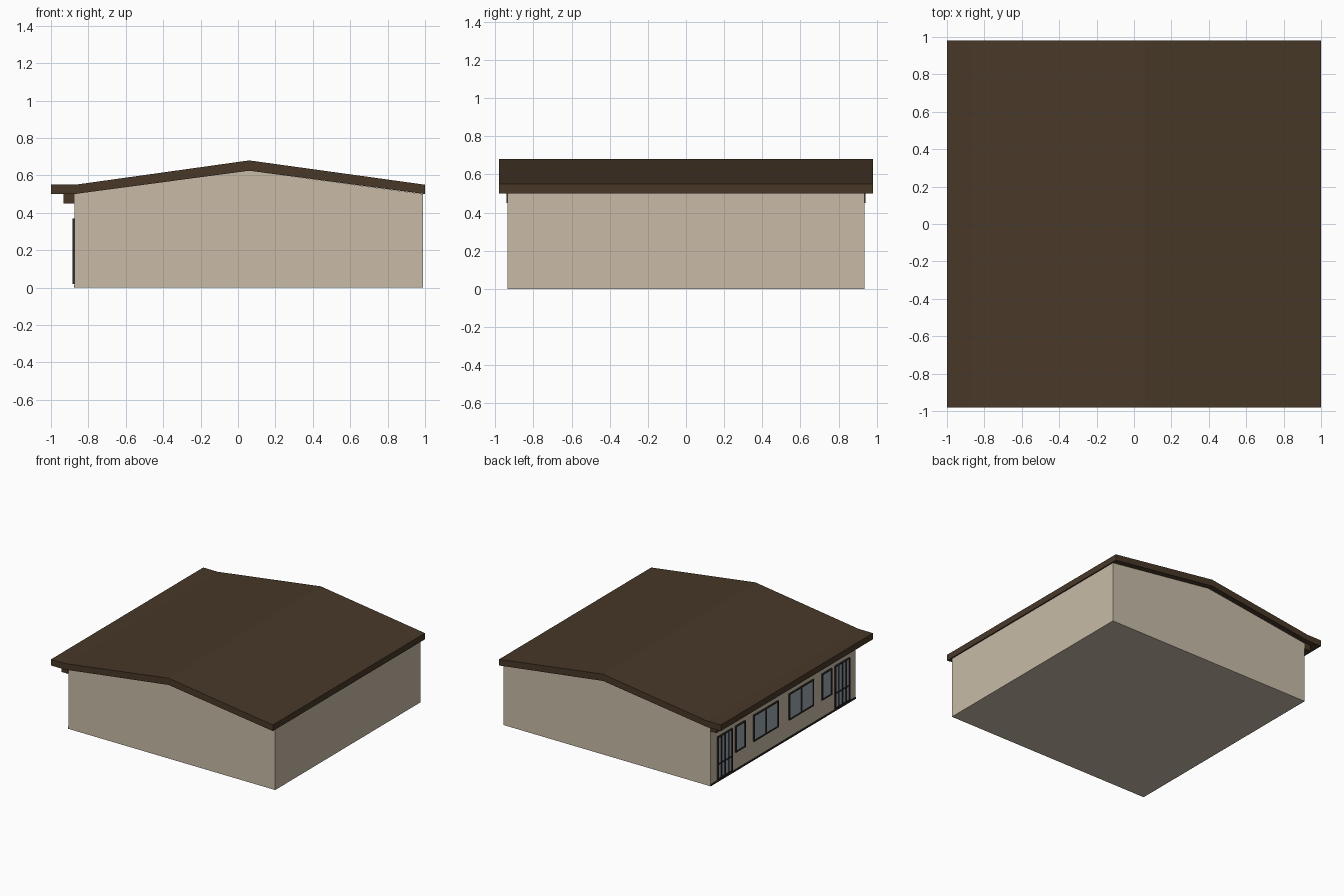
import bpy, bmesh

if "Cube" in bpy.data.objects:
    bpy.data.objects.remove(bpy.data.objects["Cube"])


def material(name, rgb):
    m = bpy.data.materials.new(name)
    m.diffuse_color = (*rgb, 1)
    m.use_nodes = True
    m.node_tree.nodes["Principled BSDF"].inputs["Base Color"].default_value = m.diffuse_color
    return m


WALL = material("beige_wall", (0.58, 0.50, 0.39))
ROOF = material("brown_roof", (0.065, 0.04, 0.022))
FRAME = material("dark_frame", (0.03, 0.024, 0.02))
GLASS = material("blue_grey_glass", (0.33, 0.38, 0.43))


def finish(name, bm, mat):
    bmesh.ops.recalc_face_normals(bm, faces=bm.faces)
    me = bpy.data.meshes.new(name)
    bm.to_mesh(me)
    bm.free()
    me.materials.append(mat)
    ob = bpy.data.objects.new(name, me)
    bpy.context.collection.objects.link(ob)


def extrude_profile(name, pts, half, mat):
    """Extrude an x-z profile along y from -half to +half."""
    bm = bmesh.new()
    face = bm.faces.new([bm.verts.new((x, -half, z)) for x, z in pts])
    new = bmesh.ops.extrude_face_region(bm, geom=[face])["geom"]
    bmesh.ops.translate(bm, vec=(0, 2 * half, 0),
                        verts=[v for v in new if isinstance(v, bmesh.types.BMVert)])
    finish(name, bm, mat)


def boxes(name, specs, mat):
    """One object from boxes given as (x0, x1, y0, y1, z0, z1)."""
    bm = bmesh.new()
    for x0, x1, y0, y1, z0, z1 in specs:
        for v in bmesh.ops.create_cube(bm, size=1)["verts"]:
            v.co = (x1 if v.co.x > 0 else x0,
                    y1 if v.co.y > 0 else y0,
                    z1 if v.co.z > 0 else z0)
    finish(name, bm, mat)


FACADE = -0.875
T = 0.01  # frame bar width


def glazed_unit(name, y0, y1, z0, z1, uprights=(), rails=()):
    """Framed glass on the facade; uprights are fractions of the width, rails are heights."""
    a, b = FACADE - 0.011, FACADE + 0.003
    bars = [(a, b, y0, y0 + T, z0, z1), (a, b, y1 - T, y1, z0, z1),
            (a, b, y0 + T, y1 - T, z0, z0 + T), (a, b, y0 + T, y1 - T, z1 - T, z1)]
    for f in uprights:
        c = y0 + f * (y1 - y0)
        bars.append((a, b, c - T / 2, c + T / 2, z0 + T, z1 - T))
    for z in rails:
        bars.append((a, b, y0 + T, y1 - T, z - T / 2, z + T / 2))
    boxes(name + "_frame", bars, FRAME)
    boxes(name + "_glass", [(FACADE - 0.006, b, y0 + T / 2, y1 - T / 2,
                             z0 + T / 2, z1 - T / 2)], GLASS)


# gabled wall body
extrude_profile("walls", [(FACADE, 0), (0.99, 0), (0.99, 0.50),
                          (0.06, 0.625), (FACADE, 0.50)], 0.935, WALL)

# folded roof slab with a flat eave over the facade
extrude_profile("roof", [(-1, 0.50), (FACADE, 0.50), (0.06, 0.625), (1, 0.50),
                         (1, 0.55), (0.06, 0.68), (-0.87, 0.55), (-1, 0.55)], 0.98, ROOF)

# beam under the eave and base strip along the facade
boxes("eave_beam", [(-0.932, FACADE, -0.94, 0.94, 0.45, 0.50)], ROOF)
boxes("base_strip", [(FACADE - 0.003, FACADE, -0.935, 0.935, 0, 0.015)], FRAME)

# doors and windows, mirrored about the middle of the facade
for side, s in (("back", 1), ("front", -1)):
    def span(p, q):
        return sorted((s * p, s * q))
    glazed_unit(side + "_door", *span(0.66, 0.85), 0.02, 0.37,
                (0.25, 0.5, 0.75), (0.145,))
    glazed_unit(side + "_small_window", *span(0.495, 0.62), 0.155, 0.37)
    glazed_unit(side + "_wide_window", *span(0.07, 0.385), 0.155, 0.37, (0.5,))
